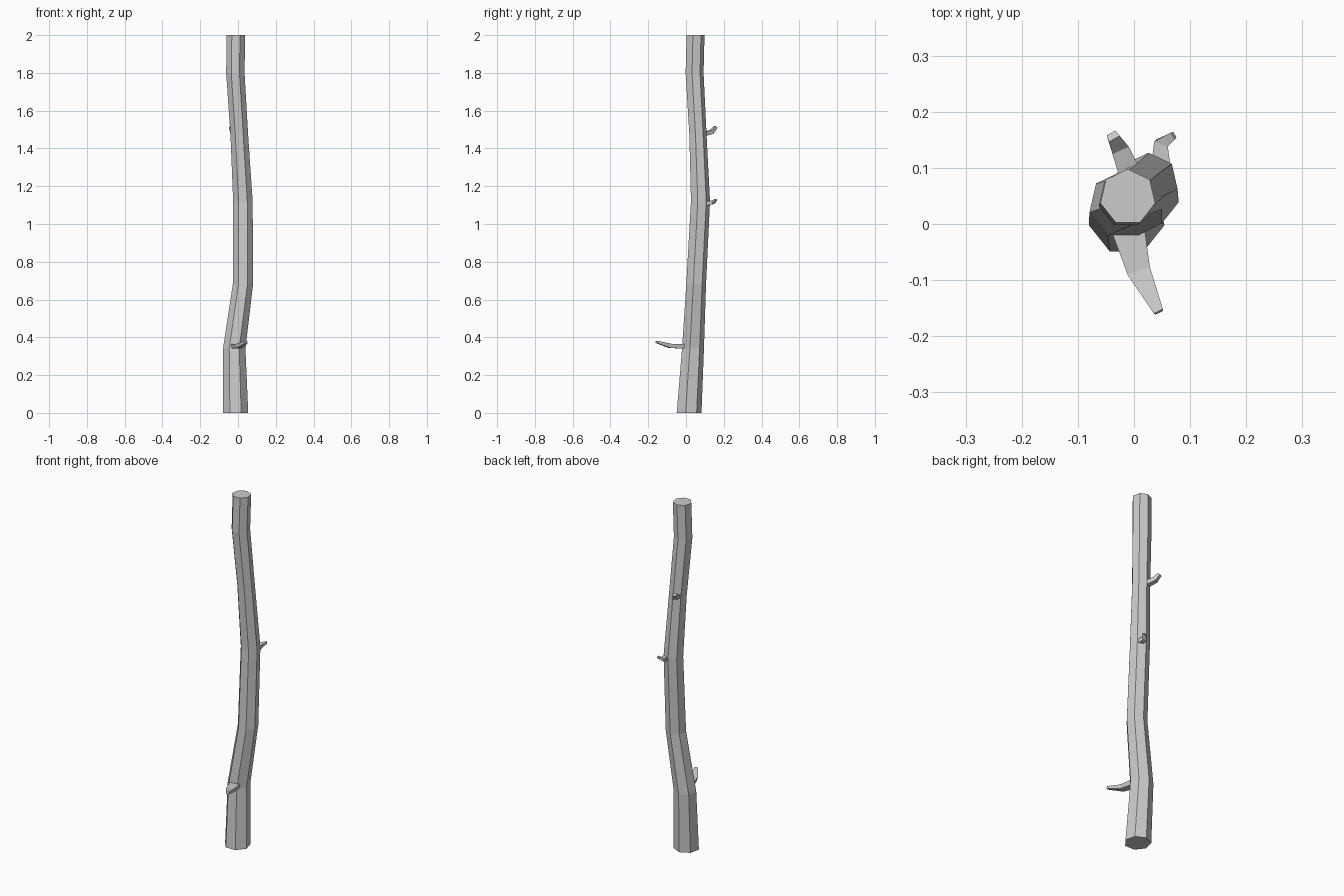
import bpy, bmesh, math
from mathutils import Vector

if "Cube" in bpy.data.objects:
    bpy.data.objects.remove(bpy.data.objects["Cube"])


def loft(name, rings):
    """Skin a list of equal-length rings and cap both ends."""
    bm = bmesh.new()
    loops = [[bm.verts.new(p) for p in ring] for ring in rings]
    n = len(loops[0])
    for a, b in zip(loops, loops[1:]):
        for i in range(n):
            j = (i + 1) % n
            bm.faces.new((a[i], a[j], b[j], b[i]))
    bm.faces.new(loops[0][::-1])
    bm.faces.new(loops[-1])
    bmesh.ops.recalc_face_normals(bm, faces=bm.faces)
    mesh = bpy.data.meshes.new(name)
    bm.to_mesh(mesh)
    bm.free()
    obj = bpy.data.objects.new(name, mesh)
    bpy.context.collection.objects.link(obj)
    return obj


def trunk_ring(x, y, z, r, sides=7):
    angles = [math.pi / 2 + 2 * math.pi * i / sides for i in range(sides)]
    return [(x + r * math.cos(a), y + r * math.sin(a), z) for a in angles]


def twig(name, stations):
    """Four-sided tapering twig; stations are (x, y, z, width, thickness)."""
    pts = [Vector(s[:3]) for s in stations]
    rings = []
    for i, (p, s) in enumerate(zip(pts, stations)):
        t = (pts[min(i + 1, len(pts) - 1)] - pts[max(i - 1, 0)]).normalized()
        side = t.cross(Vector((0, 0, 1))).normalized()
        up = side.cross(t)
        w, h = s[3] / 2, s[4] / 2
        rings.append([p + side * w + up * h, p - side * w + up * h,
                      p - side * w * 0.8 - up * h, p + side * w * 0.8 - up * h])
    return loft(name, rings)


# Crooked seven-sided trunk: x, y, z, radius
trunk = [(-0.013, 0.013, 0.0, 0.069), (-0.020, 0.034, 0.34, 0.061),
         (0.026, 0.051, 0.68, 0.055), (0.026, 0.074, 1.12, 0.053),
         (0.007, 0.061, 1.47, 0.048), (-0.014, 0.043, 1.80, 0.050),
         (-0.011, 0.048, 2.0, 0.050)]
loft("trunk", [trunk_ring(*s) for s in trunk])

# Broken twig stubs
twig("lower_twig", [(-0.014, 0.005, 0.352, 0.062, 0.026),
                    (0.009, -0.085, 0.355, 0.042, 0.022),
                    (0.044, -0.157, 0.376, 0.018, 0.012)])
twig("middle_twig", [(0.048, 0.098, 1.108, 0.036, 0.026),
                     (0.049, 0.145, 1.115, 0.026, 0.018),
                     (0.071, 0.158, 1.128, 0.014, 0.010)])
twig("upper_twig", [(-0.008, 0.092, 1.475, 0.040, 0.022),
                    (-0.026, 0.136, 1.487, 0.032, 0.022),
                    (-0.038, 0.157, 1.514, 0.022, 0.016)])
